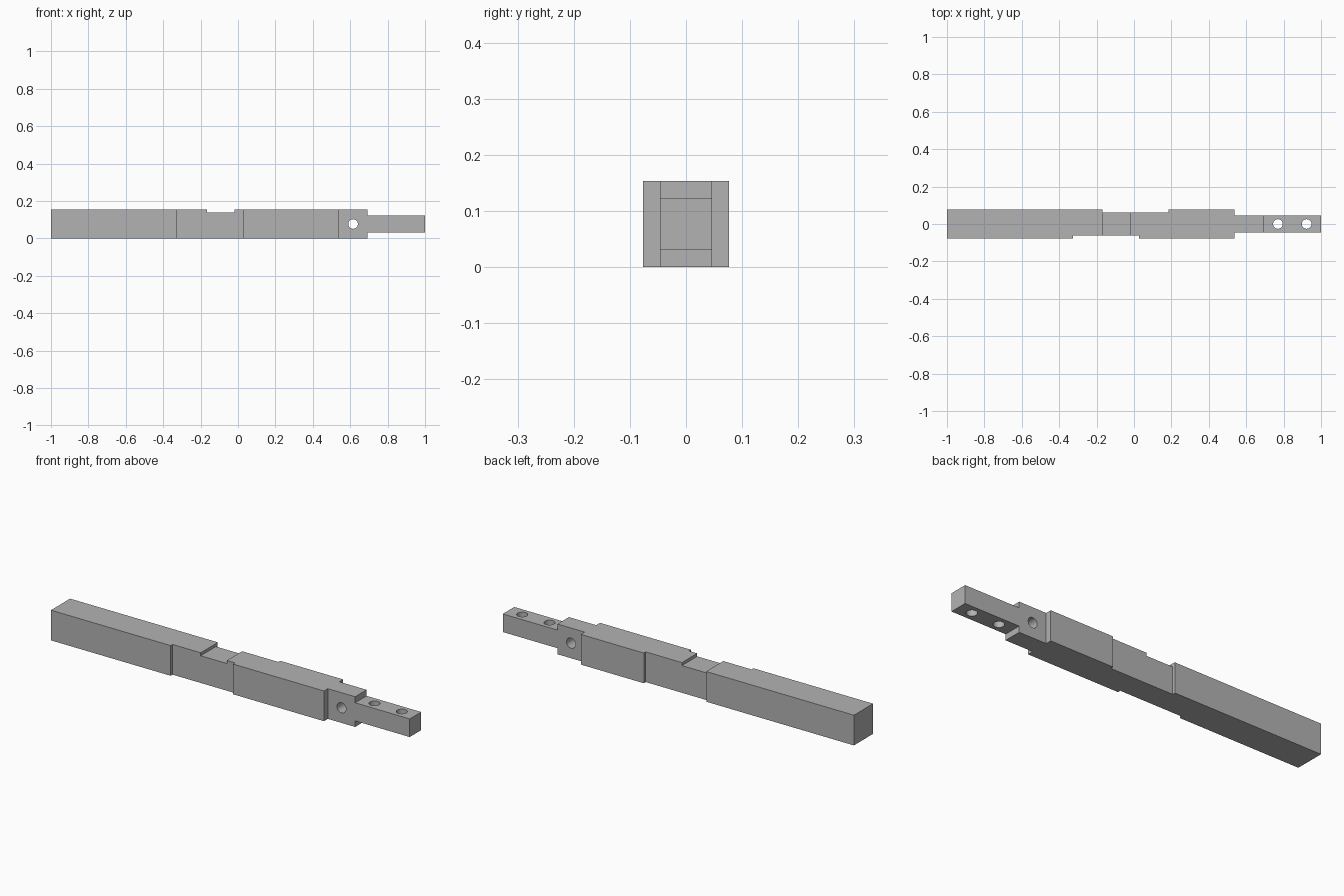
import bpy
from math import pi

cube = bpy.data.objects.get("Cube")
if cube:
    bpy.data.objects.remove(cube, do_unlink=True)

UNIT = 1 / 13          # half the beam thickness
CUT = UNIT / 5         # depth of the shallow notches
TENON = UNIT * 0.6     # half the tenon thickness
OVER = 0.05            # how far cutters reach past the surface

grey = bpy.data.materials.new("plain grey")
grey.use_nodes = True
grey.diffuse_color = (0.45, 0.45, 0.45, 1)
grey.node_tree.nodes["Principled BSDF"].inputs["Base Color"].default_value = (0.45, 0.45, 0.45, 1)


def box(name, x, y, z):
    """Box spanning the given (low, high) ranges."""
    spans = (x, y, z)
    bpy.ops.mesh.primitive_cube_add(size=1, location=[(a + b) / 2 for a, b in spans])
    ob = bpy.context.object
    ob.name = name
    ob.scale = [b - a for a, b in spans]
    bpy.ops.object.transform_apply(location=False, rotation=False, scale=True)
    ob.data.materials.append(grey)
    return ob


def peg(name, x, tilt):
    """Round cutter through the beam axis."""
    bpy.ops.mesh.primitive_cylinder_add(vertices=32, radius=UNIT / 3, depth=0.4,
                                        location=(x, 0, UNIT), rotation=(tilt, 0, 0))
    ob = bpy.context.object
    ob.name = name
    ob.data.materials.append(grey)
    return ob


beam = box("beam", (-1, 1), (-UNIT, UNIT), (0, 2 * UNIT))

wide = (-UNIT - OVER, UNIT + OVER)
tall = (-OVER, 2 * UNIT + OVER)
cheek, shoulder, end = 1 - 6 * UNIT, 1 - 4 * UNIT, 1 + OVER

cutters = [
    # Shallow housings on the front, back and top
    box("front_housing_cutter", (-0.326, 0.027), (wide[0], -UNIT + CUT), tall),
    box("back_housing_cutter", (-0.168, 0.184), (UNIT - CUT, wide[1]), tall),
    box("top_housing_cutter", (-0.167, -0.02), wide, (2 * UNIT - CUT, tall[1])),
    # Tenon cheeks and shoulders
    box("front_cheek_cutter", (cheek, end), (wide[0], -TENON), tall),
    box("back_cheek_cutter", (cheek, end), (TENON, wide[1]), tall),
    box("lower_shoulder_cutter", (shoulder, end), wide, (tall[0], UNIT - TENON)),
    box("upper_shoulder_cutter", (shoulder, end), wide, (UNIT + TENON, tall[1])),
    # Peg holes
    peg("cross_peg_cutter", 1 - 5 * UNIT, pi / 2),
    peg("inner_peg_cutter", 1 - 3 * UNIT, 0),
    peg("outer_peg_cutter", 1 - UNIT, 0),
]

# Cut every joint out of the beam
bpy.context.view_layer.objects.active = beam
for cutter in cutters:
    mod = beam.modifiers.new(cutter.name, "BOOLEAN")
    mod.operation = "DIFFERENCE"
    mod.solver = "EXACT"
    mod.object = cutter
    bpy.ops.object.modifier_apply(modifier=mod.name)
    bpy.data.objects.remove(cutter, do_unlink=True)

bpy.ops.object.select_all(action="DESELECT")
beam.select_set(True)
bpy.ops.object.shade_smooth_by_angle(angle=pi / 6)
